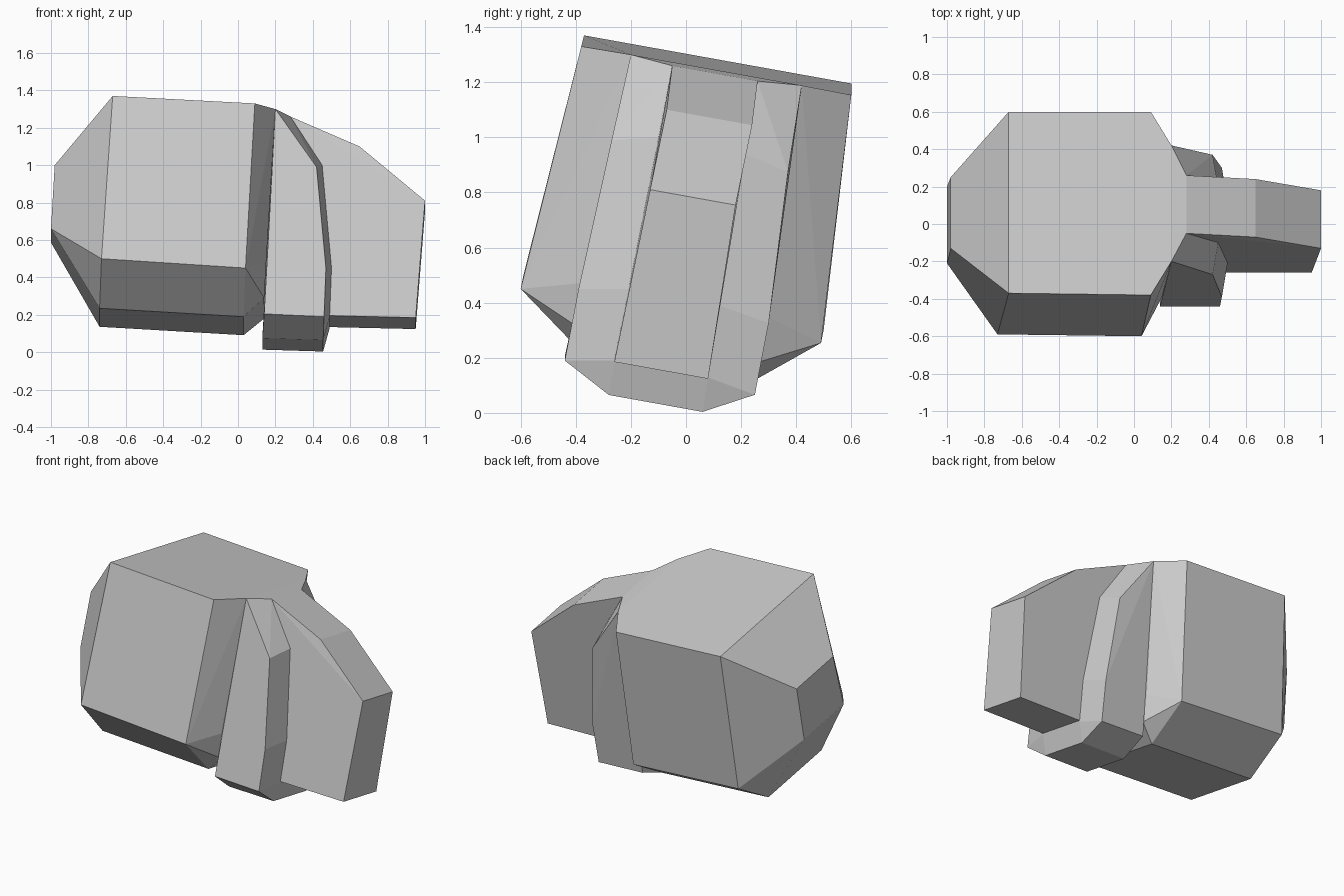
import bpy
import bmesh
import math

# Every part is sheared along the same leaning axis: z falls as y grows
LEAN = 0.18

default_cube = bpy.data.objects.get("Cube")
if default_cube:
    bpy.data.objects.remove(default_cube, do_unlink=True)


def make_material(name, colour):
    material = bpy.data.materials.new(name)
    material.use_nodes = True
    material.diffuse_color = colour
    shader = material.node_tree.nodes["Principled BSDF"]
    shader.inputs["Base Color"].default_value = colour
    shader.inputs["Roughness"].default_value = 0.8
    return material


def faceted_part(name, crossbars, material):
    """Wrap a convex faceted solid around bars given as x, front y, back y, front z."""
    mesh = bpy.data.meshes.new(name)
    bm = bmesh.new()
    for x, front, back, height in crossbars:
        bm.verts.new((x, front, height))
        bm.verts.new((x, back, height - LEAN * (back - front)))
    hull = bmesh.ops.convex_hull(bm, input=bm.verts[:])
    loose = [item for item in hull["geom_interior"] + hull["geom_unused"]
             if isinstance(item, bmesh.types.BMVert)]
    bmesh.ops.delete(bm, geom=list(set(loose)), context="VERTS")

    # Merge nearly flat triangles into clean facets
    bmesh.ops.dissolve_limit(bm, angle_limit=math.radians(3),
                             verts=bm.verts[:], edges=bm.edges[:])
    bmesh.ops.recalc_face_normals(bm, faces=bm.faces[:])
    bm.to_mesh(mesh)
    bm.free()
    mesh.materials.append(material)
    part = bpy.data.objects.new(name, mesh)
    bpy.context.collection.objects.link(part)
    return part


grey = make_material("plain grey", (0.6, 0.6, 0.6, 1.0))

# Large chamfered block, from its small end cap to the collar
faceted_part("main_block", [
    (-0.98, -0.13, 0.25, 1.0),
    (-1.0, -0.21, 0.2, 0.66),
    (-0.67, -0.37, 0.6, 1.37),
    (-0.73, -0.59, 0.5, 0.5),
    (-0.74, -0.35, 0.2, 0.235),
    (0.09, -0.38, 0.6, 1.33),
    (0.04, -0.6, 0.49, 0.45),
    (0.03, -0.35, 0.2, 0.19),
    (0.2, -0.2, 0.42, 1.3),
    (0.15, -0.39, 0.3, 0.47),
    (0.14, -0.36, 0.25, 0.29),
], grey)

# Raised collar with bevelled outer edges and a keel underneath
faceted_part("collar", [
    (0.2, -0.2, 0.42, 1.3),
    (0.28, -0.05, 0.26, 1.26),
    (0.42, -0.27, 0.37, 0.99),
    (0.45, -0.1, 0.2, 1.0),
    (0.47, -0.39, 0.3, 0.45),
    (0.5, -0.21, 0.12, 0.45),
    (0.46, -0.44, 0.25, 0.19),
    (0.49, -0.26, 0.08, 0.19),
    (0.14, -0.44, 0.25, 0.205),
    (0.13, -0.28, 0.06, 0.075),
    (0.455, -0.28, 0.06, 0.065),
], grey)

# Narrow arm with a sloping shoulder and a flat end
faceted_part("arm", [
    (0.28, -0.05, 0.26, 1.26),
    (0.65, -0.07, 0.24, 1.1),
    (1.0, -0.13, 0.18, 0.81),
    (0.95, -0.26, 0.08, 0.185),
    (0.3, -0.26, 0.08, 0.2),
], grey)
